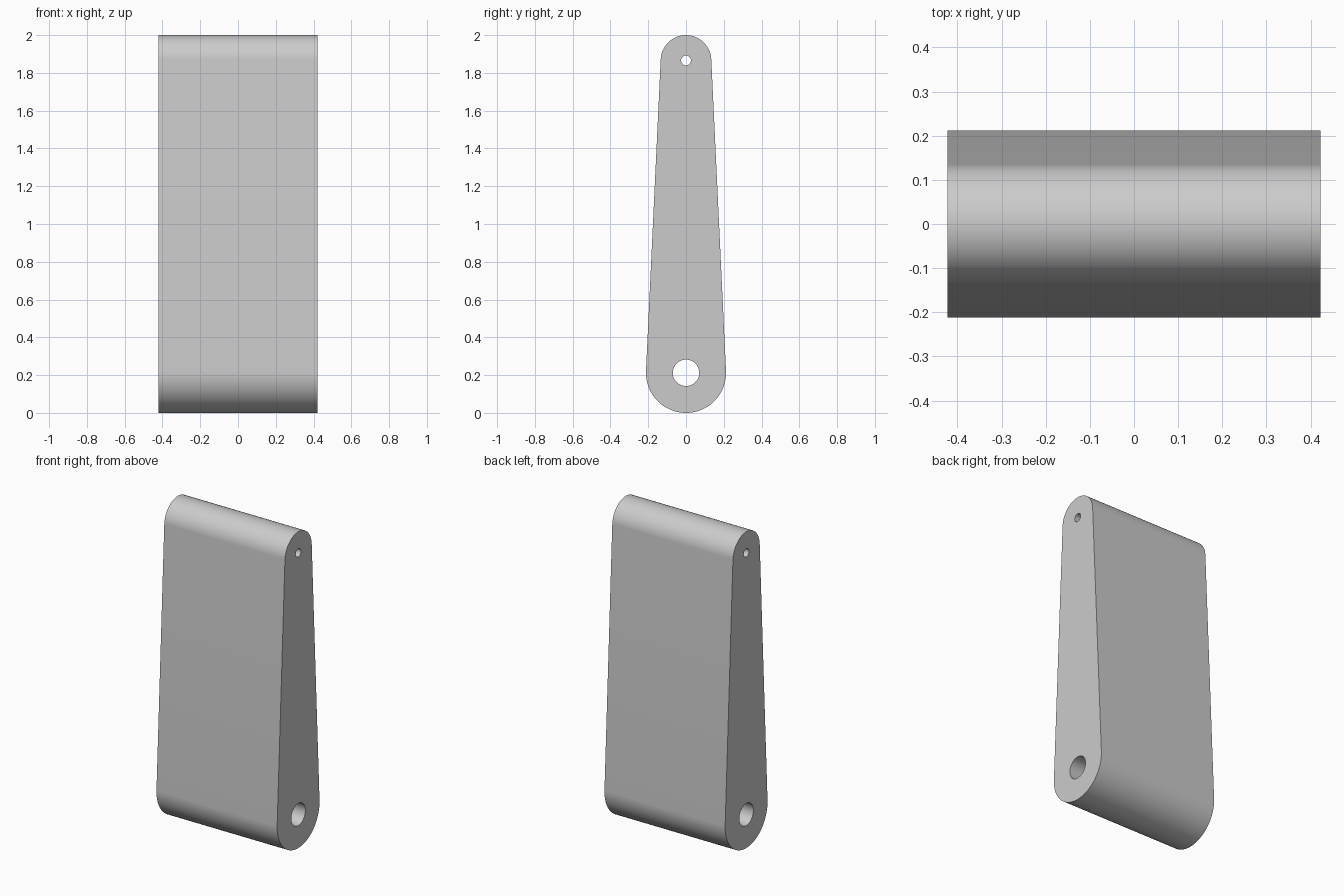
import bpy
import bmesh
from math import asin, cos, sin, pi, radians

cube = bpy.data.objects.get("Cube")
if cube:
    bpy.data.objects.remove(cube, do_unlink=True)

# Dimensions of the tapered arm
HALF_WIDTH = 0.422
LOW_Z, LOW_R, LOW_HOLE = 0.212, 0.212, 0.07
TOP_Z, TOP_R, TOP_HOLE = 1.866, 0.134, 0.026
tilt = asin((LOW_R - TOP_R) / (TOP_Z - LOW_Z))


def arc(z, radius, start, end, steps):
    """Points on an arc in the side plane, from start to end inclusive."""
    angles = [start + (end - start) * i / steps for i in range(steps + 1)]
    return [(-HALF_WIDTH, radius * cos(a), z + radius * sin(a)) for a in angles]


def circle(z, radius, steps=48):
    return arc(z, radius, 0, 2 * pi, steps)[:-1]


def add_loop(bm, points):
    verts = [bm.verts.new(p) for p in points]
    return [bm.edges.new((v, verts[i - 1])) for i, v in enumerate(verts)]


# Outline: two rounded ends joined by their tangents, with two bores
outline = (arc(TOP_Z, TOP_R, tilt, pi - tilt, 40)
           + arc(LOW_Z, LOW_R, pi - tilt, 2 * pi + tilt, 48))
bm = bmesh.new()
edges = []
for points in (outline, circle(LOW_Z, LOW_HOLE), circle(TOP_Z, TOP_HOLE)):
    edges += add_loop(bm, points)
bmesh.ops.triangle_fill(bm, use_beauty=True, use_dissolve=False, edges=edges)

# Extrude the side across the full width
result = bmesh.ops.extrude_face_region(bm, geom=bm.faces[:], use_keep_orig=True)
moved = [g for g in result["geom"] if isinstance(g, bmesh.types.BMVert)]
bmesh.ops.translate(bm, verts=moved, vec=(2 * HALF_WIDTH, 0, 0))
bmesh.ops.recalc_face_normals(bm, faces=bm.faces[:])

mesh = bpy.data.meshes.new("tapered_arm")
bm.to_mesh(mesh)
bm.free()
arm = bpy.data.objects.new("tapered_arm", mesh)
bpy.context.collection.objects.link(arm)

# Plain grey finish
grey = bpy.data.materials.new("light_grey")
grey.use_nodes = True
colour = (0.6, 0.6, 0.6, 1)
grey.diffuse_color = colour
grey.node_tree.nodes["Principled BSDF"].inputs["Base Color"].default_value = colour
mesh.materials.append(grey)

# Smooth curved walls, crisp side rims
bpy.ops.object.select_all(action="DESELECT")
arm.select_set(True)
bpy.context.view_layer.objects.active = arm
bpy.ops.object.shade_smooth_by_angle(angle=radians(30))
